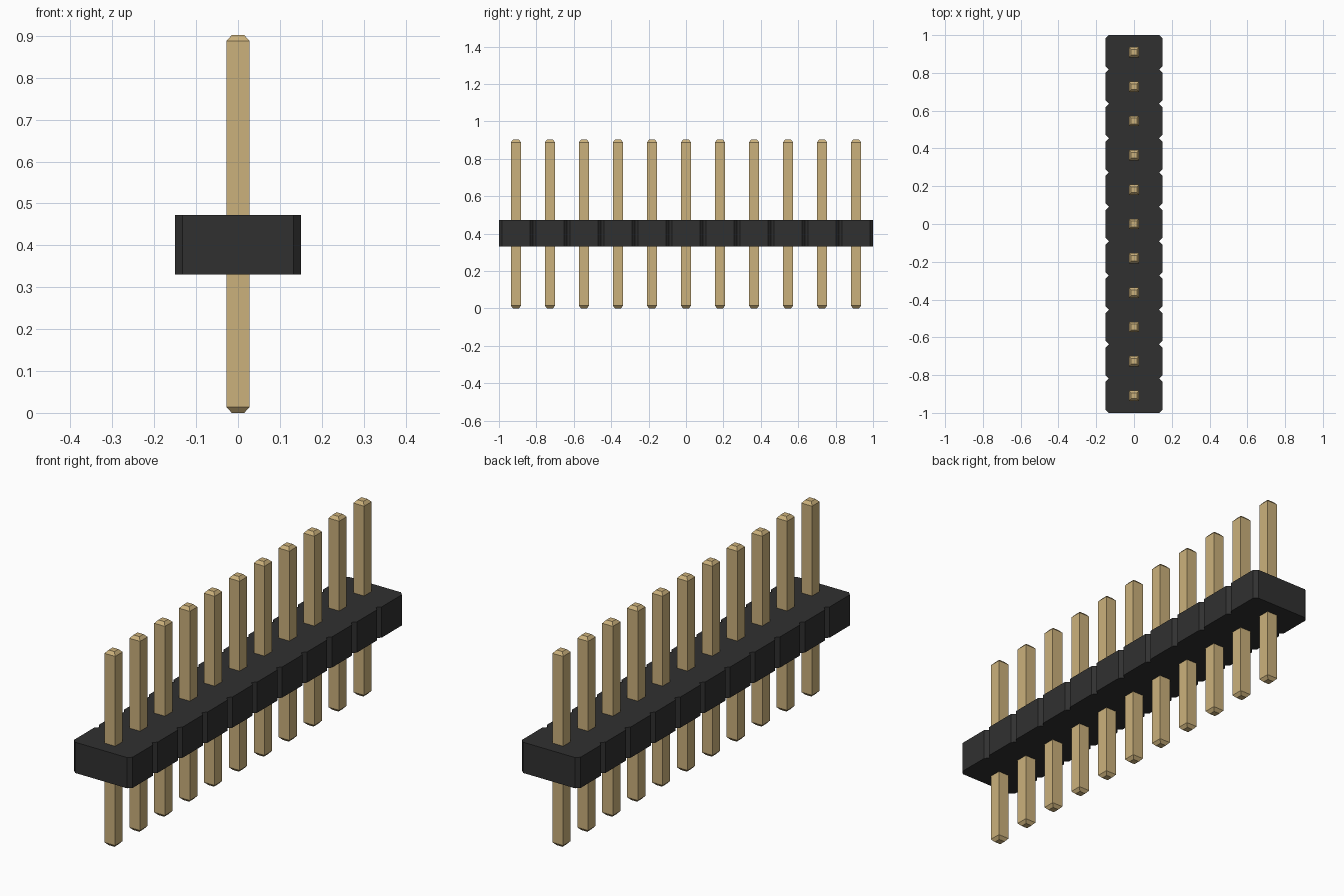
import bpy, bmesh

cube = bpy.data.objects.get("Cube")
if cube:
    bpy.data.objects.remove(cube, do_unlink=True)

COUNT = 11
PITCH = 2.0 / COUNT
HALF_X, CHAMFER = 0.15, 0.017
BODY_Z0, BODY_Z1 = 0.331, 0.473
PIN_R, TIP_R, TIP_H, PIN_TOP = 0.0275, 0.015, 0.014, 0.902


def material(name, rgb, roughness, metallic=0.0):
    m = bpy.data.materials.new(name)
    m.use_nodes = True
    m.diffuse_color = (*rgb, 1)
    b = m.node_tree.nodes["Principled BSDF"]
    b.inputs["Base Color"].default_value = (*rgb, 1)
    b.inputs["Roughness"].default_value = roughness
    b.inputs["Metallic"].default_value = metallic
    return m


def to_mesh(bm, name, mat):
    bmesh.ops.recalc_face_normals(bm, faces=bm.faces)
    me = bpy.data.meshes.new(name)
    bm.to_mesh(me)
    bm.free()
    me.materials.append(mat)
    return me


def add_object(name, me, location=(0, 0, 0)):
    ob = bpy.data.objects.new(name, me)
    ob.location = location
    bpy.context.collection.objects.link(ob)
    return ob


black = material("black plastic", (0.03, 0.03, 0.03), 0.6)
gold = material("gold metal", (0.60, 0.44, 0.20), 0.4)

# Housing: one outline with a notch between neighbouring cells, extruded upward
right_side = []
for i in range(COUNT):
    y0 = -1 + i * PITCH
    y1 = y0 + PITCH
    right_side += [(HALF_X - CHAMFER, y0), (HALF_X, y0 + CHAMFER), (HALF_X, y1 - CHAMFER)]
right_side.append((HALF_X - CHAMFER, 1.0))
outline = right_side + [(-x, y) for x, y in reversed(right_side)]

bm = bmesh.new()
base = bm.faces.new([bm.verts.new((x, y, BODY_Z0)) for x, y in outline])
top = bmesh.ops.extrude_face_region(bm, geom=[base], use_keep_orig=True)
bmesh.ops.translate(bm, vec=(0, 0, BODY_Z1 - BODY_Z0),
                    verts=[g for g in top["geom"] if isinstance(g, bmesh.types.BMVert)])
add_object("housing", to_mesh(bm, "housing", black))

# Pin: square rings stacked into a post with tapered ends
bm = bmesh.new()
rings = []
for r, z in ((TIP_R, 0), (PIN_R, TIP_H), (PIN_R, PIN_TOP - TIP_H), (TIP_R, PIN_TOP)):
    rings.append([bm.verts.new((sx * r, sy * r, z))
                  for sx, sy in ((-1, -1), (1, -1), (1, 1), (-1, 1))])
for lower, upper in zip(rings, rings[1:]):
    for k in range(4):
        n = (k + 1) % 4
        bm.faces.new((lower[k], lower[n], upper[n], upper[k]))
bm.faces.new(rings[0])
bm.faces.new(rings[-1])
pin_mesh = to_mesh(bm, "pin", gold)

# Row of pins, one in the middle of each cell
for i in range(COUNT):
    add_object(f"pin_{i + 1:02d}", pin_mesh, (0, -1 + (i + 0.5) * PITCH, 0))
